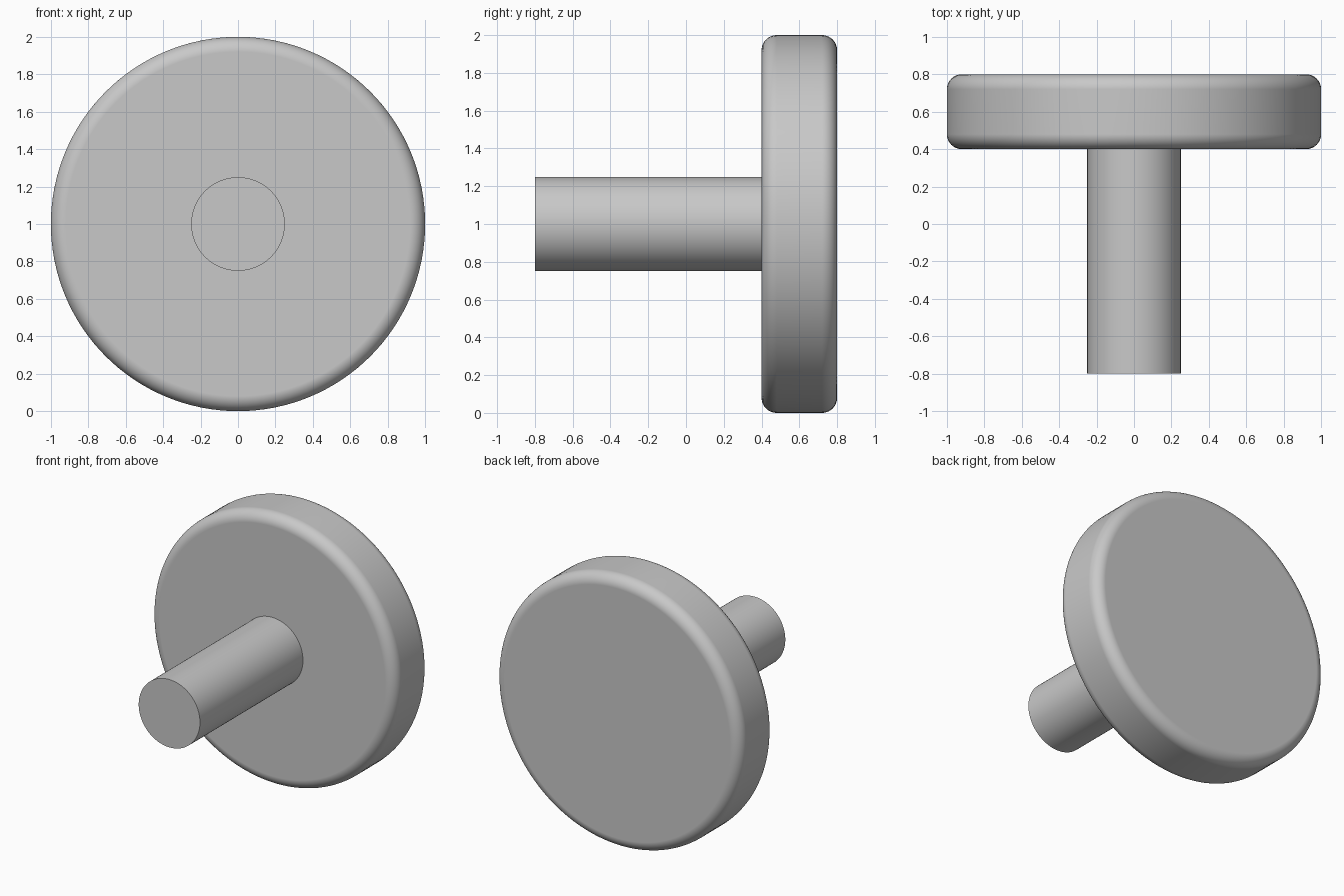
import bpy
import bmesh
from math import radians
from mathutils import Matrix

cube = bpy.data.objects.get("Cube")
if cube:
    bpy.data.objects.remove(cube, do_unlink=True)

# One plain grey for the whole model
grey = bpy.data.materials.new("plain grey")
grey.use_nodes = True
colour = (0.58, 0.58, 0.58, 1)
grey.diffuse_color = colour
grey.node_tree.nodes["Principled BSDF"].inputs["Base Color"].default_value = colour


def round_bar(name, radius, y_front, y_back, fillet=0):
    """Cylinder lying along y at the model's centre height, with optional rounded rims."""
    bm = bmesh.new()
    bmesh.ops.create_cone(bm, cap_ends=True, segments=128, radius1=radius,
                          radius2=radius, depth=y_back - y_front,
                          matrix=Matrix.Rotation(radians(90), 4, "X"))
    if fillet:
        rims = [e for e in bm.edges if e.calc_face_angle() > radians(60)]
        bmesh.ops.bevel(bm, geom=rims, offset=fillet, segments=10,
                        profile=0.5, affect="EDGES")
    mesh = bpy.data.meshes.new(name)
    bm.to_mesh(mesh)
    bm.free()
    mesh.materials.append(grey)
    obj = bpy.data.objects.new(name, mesh)
    obj.location = (0, (y_front + y_back) / 2, 1)
    bpy.context.collection.objects.link(obj)

    # Smooth sides and fillets, flat ends
    bpy.ops.object.select_all(action="DESELECT")
    obj.select_set(True)
    bpy.context.view_layer.objects.active = obj
    bpy.ops.object.shade_smooth_by_angle(angle=radians(30))
    weighted = obj.modifiers.new("weighted normals", "WEIGHTED_NORMAL")
    weighted.keep_sharp = True
    return obj


# Wide rounded head at the back, plain shaft towards the front
round_bar("disc_head", 1, 0.4, 0.8, fillet=0.08)
round_bar("shaft", 0.25, -0.8, 0.41)
